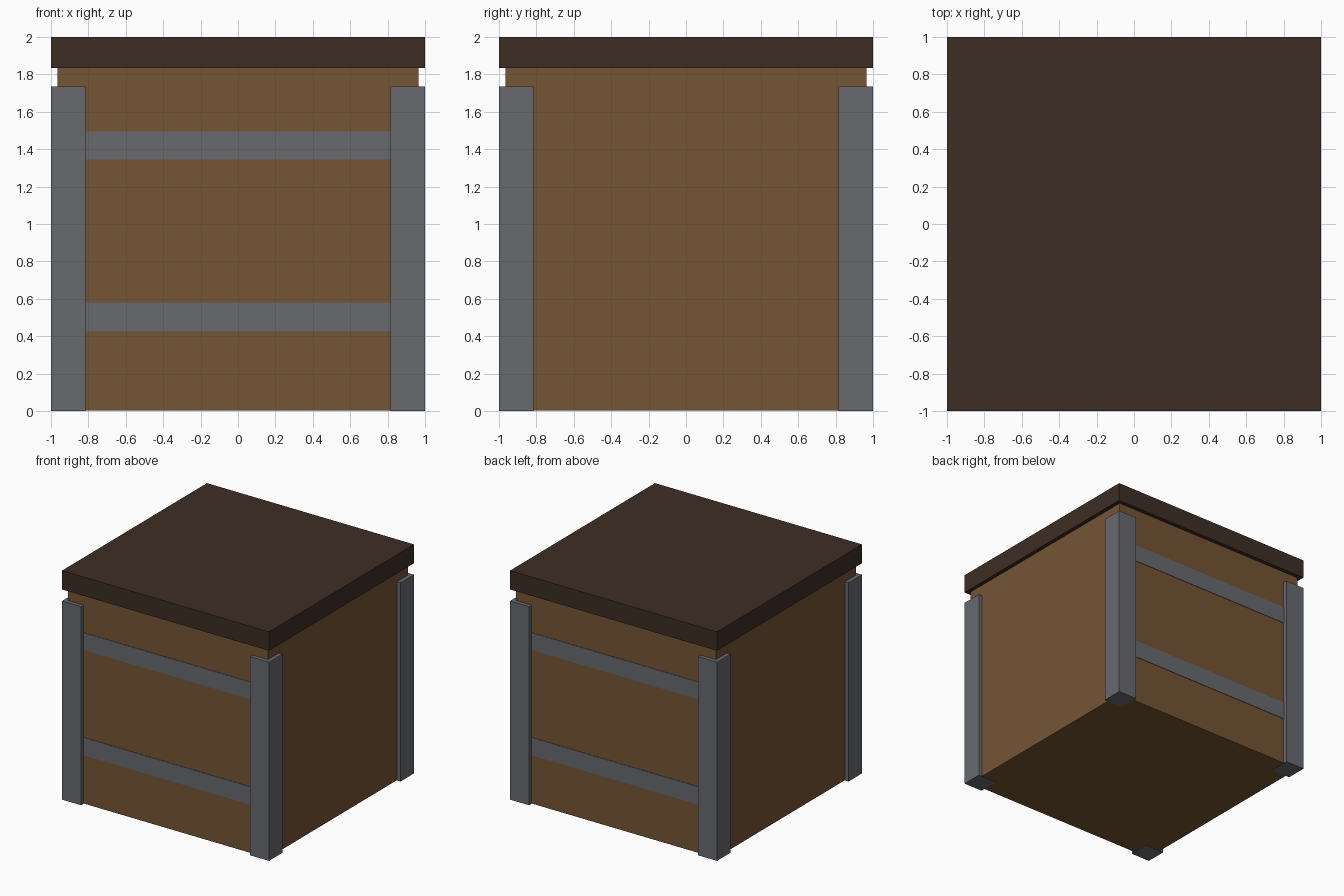
import bpy
import bmesh
from mathutils import Vector

cube = bpy.data.objects.get("Cube")
if cube:
    bpy.data.objects.remove(cube, do_unlink=True)


def make_material(name, rgb):
    mat = bpy.data.materials.new(name)
    mat.use_nodes = True
    mat.diffuse_color = (*rgb, 1)
    bsdf = next(n for n in mat.node_tree.nodes if n.type == 'BSDF_PRINCIPLED')
    bsdf.inputs["Base Color"].default_value = (*rgb, 1)
    return mat


def box(name, low, high, mat):
    low, high = Vector(low), Vector(high)
    bm = bmesh.new()
    bmesh.ops.create_cube(bm, size=1)
    bmesh.ops.scale(bm, vec=high - low, verts=bm.verts)
    mesh = bpy.data.meshes.new(name)
    bm.to_mesh(mesh)
    bm.free()
    mesh.materials.append(mat)
    obj = bpy.data.objects.new(name, mesh)
    obj.location = (low + high) / 2
    bpy.context.collection.objects.link(obj)
    return obj


wood = make_material("brown wood", (0.178, 0.089, 0.034))
dark_wood = make_material("dark wood", (0.048, 0.027, 0.018))
metal = make_material("grey metal", (0.136, 0.144, 0.159))

BODY = 0.965       # half width of the crate body
POST = 0.815       # inner edge of the corner posts
LID_BOTTOM = 1.835
POST_TOP = 1.735

# Body and lid
box("crate_body", (-BODY, -BODY, 0.002), (BODY, BODY, LID_BOTTOM), wood)
box("lid", (-1, -1, LID_BOTTOM), (1, 1, 2), dark_wood)

# Corner posts
for side, sx in (("left", 1), ("right", -1)):
    for end, sy in (("front", -1), ("back", 1)):
        xs = sorted((sx * POST, sx))
        ys = sorted((sy * POST, sy))
        box(f"{end}_{side}_post", (xs[0], ys[0], 0), (xs[1], ys[1], POST_TOP), metal)

# Thin bands across the front and back
for end, sy in (("front", -1), ("back", 1)):
    ys = sorted((sy * (BODY - 0.003), sy * (BODY + 0.004)))
    for level, z0, z1 in (("lower", 0.425, 0.58), ("upper", 1.345, 1.495)):
        box(f"{end}_{level}_band", (-POST, ys[0], z0), (POST, ys[1], z1), metal)
